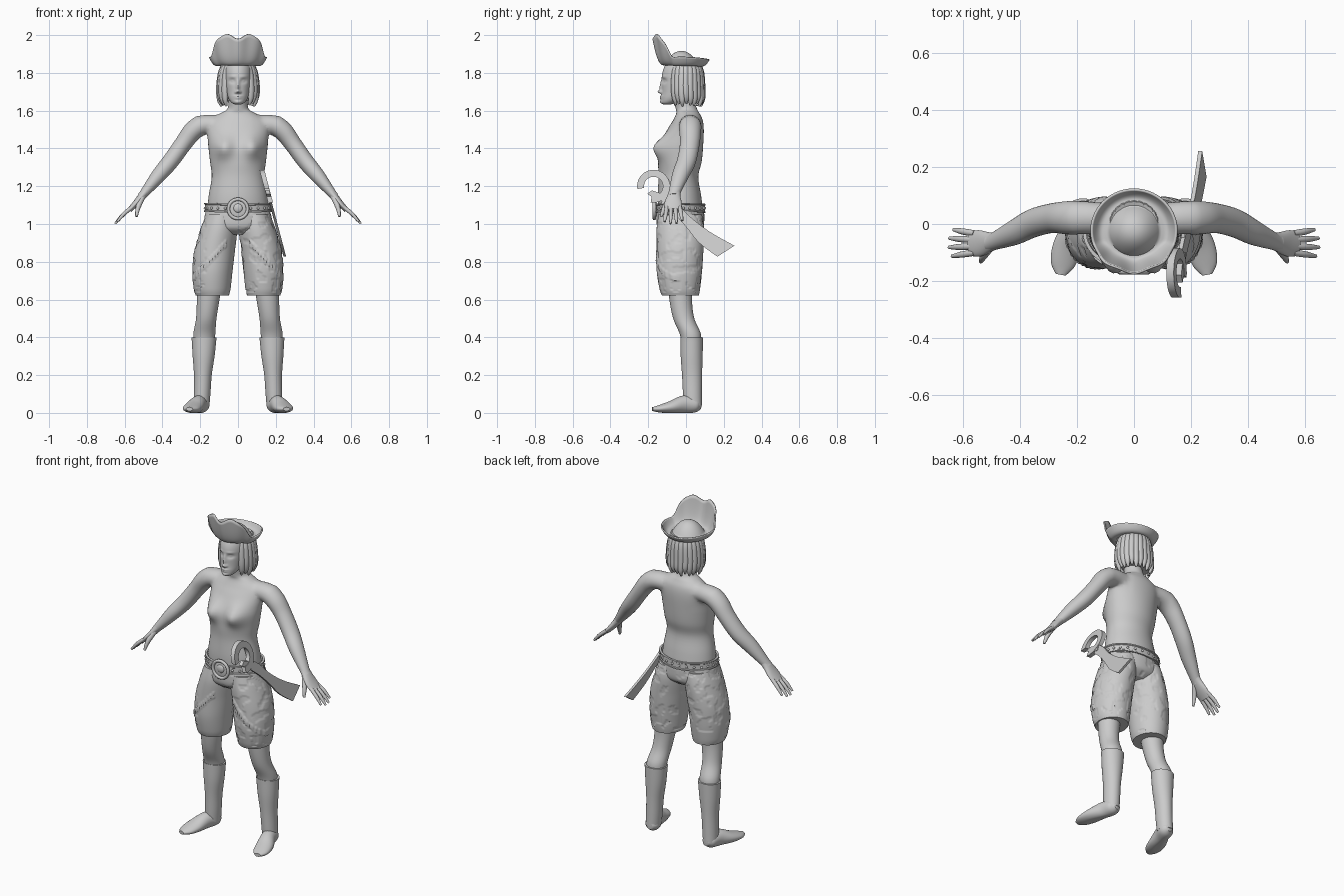
import bpy, bmesh, math
from math import sin, cos, pi, exp
from mathutils import Vector, Matrix, noise

if "Cube" in bpy.data.objects:
    bpy.data.objects.remove(bpy.data.objects["Cube"])


def finish(bm, name, angle=50):
    bmesh.ops.recalc_face_normals(bm, faces=bm.faces)
    me = bpy.data.meshes.new(name)
    bm.to_mesh(me)
    bm.free()
    me.shade_smooth()
    me.set_sharp_from_angle(angle=math.radians(angle))
    ob = bpy.data.objects.new(name, me)
    bpy.context.collection.objects.link(ob)
    return ob


def spline(keys, sub):
    out = []
    for i in range(len(keys) - 1):
        p = [keys[max(0, min(len(keys) - 1, i + k))] for k in (-1, 0, 1, 2)]
        for s in range(sub):
            t = s / sub
            out.append([0.5 * (2 * b + (c - a) * t + (2 * a - 5 * b + 4 * c - d) * t * t
                        + (3 * b - a - 3 * c + d) * t ** 3) for a, b, c, d in zip(*p)])
    return out + [list(keys[-1])]


def tube(bm, keys, side=None, n=32, sub=5, sx=1):
    """Capped loft through (x, y, z, r1, r2); horizontal rings when side is None."""
    pts = spline(keys, sub)
    rings = []
    for i, k in enumerate(pts):
        c = Vector(k[:3])
        u, w = Vector((1, 0, 0)), Vector((0, 1, 0))
        if side:
            t = (Vector(pts[min(i + 1, len(pts) - 1)][:3]) - Vector(pts[max(i - 1, 0)][:3])).normalized()
            u = Vector(side)
            u = (u - t * u.dot(t)).normalized()
            w = t.cross(u)
        ring = []
        for j in range(n):
            a = 2 * pi * j / n
            co = c + u * cos(a) * max(k[3], .003) + w * sin(a) * max(k[4], .003)
            ring.append(bm.verts.new((co.x * sx, co.y, co.z)))
        rings.append(ring)
    for a, b in zip(rings, rings[1:]):
        for j in range(n):
            bm.faces.new((a[j], a[(j + 1) % n], b[(j + 1) % n], b[j]))
    bm.faces.new(rings[0])
    bm.faces.new(rings[-1])


def sculpt(bm, bumps, back):
    """Push front vertices forward by Gaussian bumps (x, z, width, height, depth)."""
    for v in bm.verts:
        if v.co.y < back:
            x, z = v.co.x, v.co.z
            v.co.y -= sum(h * exp(-((x - cx) / w) ** 2 - ((z - cz) / t) ** 2) for cx, cz, w, t, h in bumps)


def ball(bm, co, r, n=12):
    bmesh.ops.create_uvsphere(bm, u_segments=n * 2, v_segments=n, radius=1,
                              matrix=Matrix.Translation(co) @ Matrix.Diagonal((*r, 1)))


def surface(bm, f, nu, nv, closed=False):
    g = [[bm.verts.new(f(i / nu, j / nv)) for j in range(nv + (not closed))] for i in range(nu)]
    m = len(g[0])
    for i in range(nu):
        for j in range(nv):
            a, b = g[i], g[(i + 1) % nu]
            bm.faces.new((a[j], b[j], b[(j + 1) % m], a[(j + 1) % m]))
    bmesh.ops.remove_doubles(bm, verts=bm.verts, dist=1e-5)


def step(a, b, x):
    t = max(0, min(1, (x - a) / (b - a)))
    return t * t * (3 - 2 * t)


# torso and neck
bm = bmesh.new()
tube(bm, [(0, -.03, 1.0, .15, .11), (0, -.03, 1.08, .16, .117), (0, -.035, 1.15, .155, .115),
          (0, -.04, 1.25, .139, .105), (0, -.032, 1.33, .148, .115), (0, -.022, 1.42, .158, .113),
          (0, -.002, 1.5, .165, .096), (0, .01, 1.55, .15, .078), (0, .01, 1.585, .095, .062),
          (0, .002, 1.61, .056, .056), (0, -.01, 1.66, .05, .052), (0, -.02, 1.72, .05, .05)], n=64)
sculpt(bm, [(-.078, 1.405, .05, .055, .048), (.078, 1.405, .05, .055, .048)], -.04)
torso = finish(bm, "torso_and_arms")

# arms, merged into the torso with softened shoulders
arms = []
for s in (-1, 1):
    bm = bmesh.new()
    tube(bm, [(.08, .02, 1.52, .05, .045), (.17, .022, 1.528, .06, .055), (.235, .022, 1.495, .058, .052),
              (.29, .02, 1.425, .052, .046), (.355, .003, 1.335, .05, .044), (.42, -.03, 1.257, .044, .039),
              (.495, -.062, 1.165, .03, .024), (.51, -.065, 1.147, .03, .022)], (0, 1, 0), sx=s)
    arms.append(finish(bm, "arm"))
    m = torso.modifiers.new("join_arm", 'BOOLEAN')
    m.operation, m.solver, m.object = 'UNION', 'EXACT', arms[-1]
merged = bpy.data.meshes.new_from_object(torso.evaluated_get(bpy.context.evaluated_depsgraph_get()))
for o in arms + [torso]:
    bpy.data.objects.remove(o)
bm = bmesh.new()
bm.from_mesh(merged)
bmesh.ops.remove_doubles(bm, verts=bm.verts, dist=.001)
near = [v for v in bm.verts if .08 < abs(v.co.x) < .21 and 1.42 < v.co.z < 1.6]
for i in range(8):
    bmesh.ops.smooth_vert(bm, verts=near, factor=.5, use_axis_x=True, use_axis_y=True, use_axis_z=True)
finish(bm, "torso_and_arms", 80)

# hands
for s in (-1, 1):
    bm = bmesh.new()
    tube(bm, [(.48, -.057, 1.183, .03, .024), (.505, -.063, 1.152, .034, .021),
              (.54, -.068, 1.11, .046, .017), (.575, -.068, 1.073, .044, .013)], (0, 1, 0), sx=s)
    for y0, y1, ln in ((-.033, -.02, .82), (-.056, -.05, .98), (-.079, -.082, 1), (-.101, -.113, .88)):
        tube(bm, [(.56, y0, 1.09, .011, .011), (.56 + .05 * ln, (y0 + y1) / 2, 1.09 - .042 * ln, .011, .01),
                  (.56 + .09 * ln, y1, 1.09 - .088 * ln, .006, .006)], (0, 1, 0), 12, sx=s)
    tube(bm, [(.505, -.08, 1.145, .016, .016), (.528, -.112, 1.09, .014, .013),
              (.538, -.132, 1.04, .007, .007)], (0, 1, 0), 12, sx=s)
    finish(bm, "hand")

# head with sculpted face
bm = bmesh.new()
tube(bm, [(0, -.1, 1.632, .015, .018), (0, -.09, 1.642, .034, .04), (0, -.07, 1.665, .05, .062),
          (0, -.055, 1.7, .06, .073), (0, -.042, 1.75, .068, .086), (0, -.035, 1.8, .071, .09),
          (0, -.03, 1.84, .065, .08), (0, -.03, 1.87, .045, .055)], n=96, sub=9)
bumps = [(0, 1.7, .011, .009, .021), (0, 1.722, .009, .016, .013), (0, 1.75, .009, .016, .007),
         (0, 1.676, .02, .005, .007), (0, 1.666, .016, .005, .006), (0, 1.645, .02, .01, .006)]
for s in (-1, 1):
    bumps += [(s * .03, 1.757, .016, .011, -.012), (s * .03, 1.757, .009, .005, .007),
              (s * .03, 1.78, .02, .005, .004), (s * .012, 1.697, .006, .006, .007)]
sculpt(bm, bumps, -.05)
finish(bm, "head")

# bobbed hair: overlapping strands over a base cap
bm = bmesh.new()
tube(bm, [(0, .015, 1.655, .085, .07), (0, .008, 1.7, .096, .082), (0, .003, 1.78, .092, .085),
          (0, 0, 1.845, .08, .08)], n=40)
for v in bm.verts:
    v.co.y = max(v.co.y, -.055)
N = 19
for i in range(N):
    a = -pi / 2 + math.radians(44 + 272 * i / (N - 1))
    x, y = .1 * cos(a), .087 * sin(a)
    dz = .008 * sin(i * 2.4)
    tube(bm, [(x * .75, y * .8, 1.848, .016, .01), (x * .92, y * .95, 1.8, .019, .014),
              (x, y, 1.72, .019, .016), (x * .98, y + .003, 1.665 + dz, .015, .013),
              (x * .87, y * .9 + .003, 1.63 + dz, .005, .005)], (-sin(a), cos(a), 0), 12)
finish(bm, "hair")


# hat with turned-up front brim
def hat(u, v):
    a = 2 * pi * u
    c = -sin(a)
    phi = math.acos(max(-1, min(1, c)))
    flap = step(.3, .8, c)
    if v < .5:
        s = v * 2
        r, z = .088 * s, 1.912 - .068 * s ** 2.2
    else:
        s = v * 2 - 1
        h = .028 + .012 * cos(a) ** 2 + .12 * flap - .012 * flap * cos(8 * phi)
        z = 1.844 - .012 * sin(pi * s) + h * s ** 1.6
        r = .088 + .062 * s ** .75 + .004 * flap * s * cos(8 * phi)
    return (r * cos(a), -.024 + .97 * r * sin(a), z)


bm = bmesh.new()
surface(bm, hat, 96, 28)
m = finish(bm, "hat").modifiers.new("thickness", 'SOLIDIFY')
m.thickness, m.offset = .008, 0

# shorts with blocky pattern relief and diagonal seams
bm = bmesh.new()
tube(bm, [(0, -.03, 1.09, .163, .122), (0, -.03, 1.04, .177, .127), (0, -.03, .98, .18, .12),
          (0, -.03, .945, .12, .08)], n=160, sub=10)
for s in (-1, 1):
    tube(bm, [(.09, -.03, 1.05, .08, .115), (.102, -.03, .97, .098, .126), (.124, -.032, .86, .108, .124),
              (.135, -.035, .75, .106, .12), (.137, -.033, .66, .098, .108), (.136, -.03, .622, .088, .098)],
         n=112, sub=16, sx=s)
bmesh.ops.recalc_face_normals(bm, faces=bm.faces)
bm.normal_update()
moves = []
for v in bm.verts:
    x, y, z = v.co
    off = 0
    q = Vector([math.floor(k / .01) * .01 for k in (x, y, z)])
    plain = -.17 < x < 0 and y < -.03
    if noise.noise(q * 20 + Vector((3, 7, 1))) > .12 and not plain:
        off = -.003
    if y < -.03 and abs(z - (.965 - 1.05 * abs(x))) < .018 and abs(x) > .06:
        off = .004 if int(abs(x) / .007) % 2 else .001
    if z > .64:
        moves.append((v, v.normal * off))
for v, d in moves:
    v.co += d
finish(bm, "shorts")

# legs and boots
for s in (-1, 1):
    bm = bmesh.new()
    tube(bm, [(.15, -.03, .72, .07, .07), (.158, -.028, .6, .06, .06), (.168, -.012, .5, .054, .056),
              (.178, .022, .42, .058, .056), (.18, .03, .36, .055, .05)], sx=s)
    finish(bm, "leg")
    bm = bmesh.new()
    tube(bm, [(.18, .03, .4, .067, .06), (.18, .03, .385, .065, .06), (.182, .03, .3, .058, .058),
              (.186, .032, .2, .047, .053), (.19, .034, .1, .044, .05), (.193, .036, .04, .042, .048)], sx=s)
    tube(bm, [(.188, .08, .04, .02, .02), (.192, .05, .042, .042, .04), (.21, -.01, .045, .042, .047),
              (.235, -.08, .03, .05, .033), (.25, -.14, .022, .043, .02), (.257, -.178, .02, .018, .01)],
         (1, 0, 0), sx=s)
    for v in bm.verts:
        v.co.z = max(v.co.z, 0)
    finish(bm, "boot")

# belt, studs and round buckle
prof = [(0, -.024), (.012, -.024), (.012, -.017), (.008, -.014), (.008, .014), (.012, .017), (.012, .024), (0, .024)]


def belt(u, v):
    r, z = prof[round(v * 8) % 8]
    a = 2 * pi * u
    return ((.167 + r) * cos(a), -.03 + (.122 + r) * sin(a), 1.082 + z + .006 * abs(cos(a)))


def ring(u, v):
    a, b = 2 * pi * u, 2 * pi * v
    r = .051 + .009 * cos(b)
    return (r * cos(a), -.168 + .009 * sin(b), 1.08 + r * sin(a))


bm = bmesh.new()
surface(bm, belt, 72, 8, True)
finish(bm, "belt", 30)
bm = bmesh.new()
for i in range(24):
    a = 2 * pi * (i + .5) / 24
    ball(bm, (.176 * cos(a), -.03 + .131 * sin(a), 1.084), (.007, .007, .007), 6)
finish(bm, "belt_studs")
bm = bmesh.new()
surface(bm, ring, 48, 12, True)
ball(bm, (0, -.162, 1.08), (.05, .008, .05))
ball(bm, (0, -.168, 1.084), (.024, .01, .024))
finish(bm, "buckle")


# curved sword hanging at the side: plates leaning outwards
def plate(name, outline, thick):
    bm = bmesh.new()
    rows = [[bm.verts.new((.127 + .264 * (1.285 - z) + d, y, z)) for y, z in outline]
            for d in (-thick / 2, thick / 2)]
    n = len(outline)
    for r in rows:
        bm.faces.new(r)
    for i in range(n):
        bm.faces.new((rows[0][i], rows[0][(i + 1) % n], rows[1][(i + 1) % n], rows[1][i]))
    finish(bm, name, 30)


top = spline([(-.12, 1.17), (-.05, 1.115), (.02, 1.04), (.124, .96), (.256, .885)], 5)
low = spline([(.166, .827), (.07, .9), (0, .985), (-.06, 1.05), (-.13, 1.11)], 5)
plate("sword_blade", top + low, .014)
arc = [math.radians(190 - 290 * i / 28) for i in range(29)]
plate("sword_guard", [(-.172 + .087 * cos(a), 1.2 + .087 * sin(a)) for a in arc]
      + [(-.172 + .05 * cos(a), 1.2 + .05 * sin(a)) for a in reversed(arc)], .026)
plate("sword_grip", [(-.205, 1.16), (-.18, 1.178), (-.1, 1.15), (-.1, 1.115), (-.16, 1.13)], .022)
